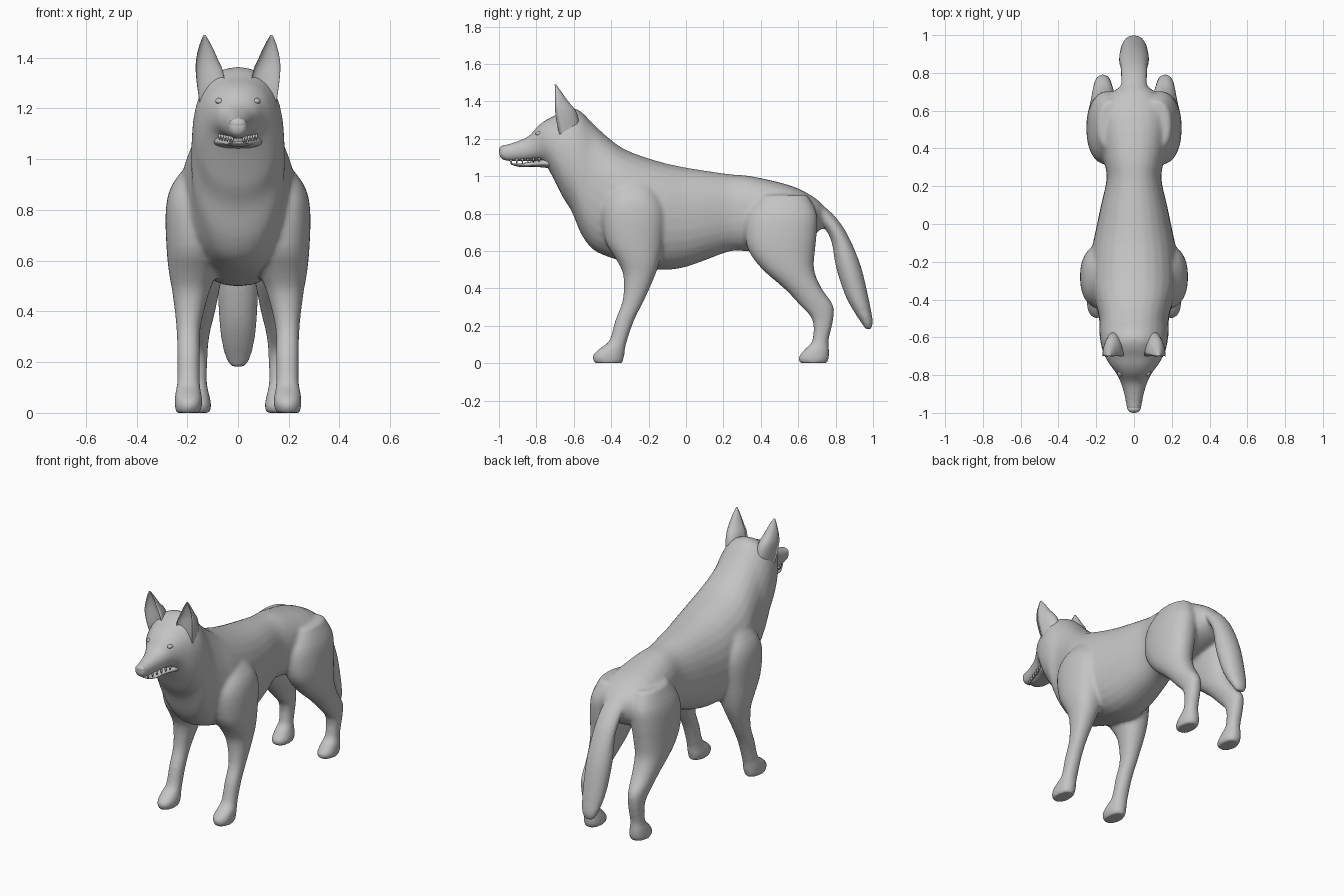
import bpy
import bmesh
from math import sin, cos, pi
from mathutils import Matrix, Vector

if "Cube" in bpy.data.objects:
    bpy.data.objects.remove(bpy.data.objects["Cube"])

grey = bpy.data.materials.new("plain_grey")
grey.use_nodes = True
colour = (0.55, 0.55, 0.55, 1)
grey.diffuse_color = colour
grey.node_tree.nodes["Principled BSDF"].inputs["Base Color"].default_value = colour


def refine(rows, steps=3):
    """Pass a smooth spline through the table rows."""
    rows = [Vector(r) for r in rows]
    out = []
    for i in range(len(rows) - 1):
        a, b = rows[max(i - 1, 0)], rows[i]
        c, d = rows[i + 1], rows[min(i + 2, len(rows) - 1)]
        for s in range(steps):
            t = s / steps
            out.append(b + (c - a) * (t / 2) + (a * 2 - b * 5 + c * 4 - d) * (t * t / 2)
                       + (b * 3 - a - c * 3 + d) * (t ** 3 / 2))
    return out + [rows[-1]]


def signed_power(v, p):
    return abs(v) ** p if v >= 0 else -abs(v) ** p


def skin(bm, rings):
    """Bridge rings of points and cap both ends."""
    rings = [[bm.verts.new(p) for p in ring] for ring in rings]
    n = len(rings[0])
    for low, high in zip(rings, rings[1:]):
        for i in range(n):
            j = (i + 1) % n
            bm.faces.new((low[i], low[j], high[j], high[i]))
    bm.faces.new(rings[0])
    bm.faces.new(rings[-1])


def loft(bm, rows, along="z", side=1, power=0.9, sides=28):
    """Rows hold: station, x range, then range on the remaining axis."""
    rings = []
    for t, x0, x1, w0, w1 in refine(rows):
        ring = []
        for k in range(sides):
            a = 2 * pi * k / sides
            x = side * ((x0 + x1) / 2 + (x1 - x0) / 2 * signed_power(cos(a), power))
            w = (w0 + w1) / 2 + (w1 - w0) / 2 * signed_power(sin(a), power)
            ring.append((x, w, t) if along == "z" else (x, t, w))
        rings.append(ring)
    skin(bm, rings)


def finish(bm, name):
    bmesh.ops.recalc_face_normals(bm, faces=bm.faces)
    mesh = bpy.data.meshes.new(name)
    bm.to_mesh(mesh)
    bm.free()
    mesh.shade_smooth()
    mesh.materials.append(grey)
    obj = bpy.data.objects.new(name, mesh)
    bpy.context.collection.objects.link(obj)
    return obj


# Trunk, neck and head: y, half width, bottom, top
trunk = [
    (.74, .05, .74, .84), (.68, .13, .68, .89), (.56, .18, .63, .95),
    (.35, .16, .60, 1.0), (.24, .145, .60, 1.01), (.1, .175, .55, 1.03),
    (-.02, .20, .51, 1.05), (-.15, .225, .50, 1.08), (-.32, .23, .54, 1.14),
    (-.42, .205, .57, 1.21), (-.5, .185, .61, 1.285), (-.56, .185, .69, 1.345),
    (-.61, .18, .81, 1.365), (-.66, .17, .89, 1.35), (-.7, .155, .97, 1.325),
    (-.75, .125, 1.06, 1.3), (-.79, .095, 1.08, 1.27), (-.84, .07, 1.08, 1.215),
    (-.9, .052, 1.08, 1.188), (-.95, .042, 1.08, 1.172), (-.985, .036, 1.09, 1.163),
    (-1.0, .024, 1.11, 1.15)]

# Legs and tail: z, x range, y range
front_leg = [
    (0, .15, .245, -.49, -.34), (.04, .14, .25, -.50, -.33),
    (.08, .145, .247, -.46, -.325), (.12, .15, .24, -.41, -.315),
    (.23, .15, .24, -.378, -.277), (.34, .147, .243, -.338, -.222),
    (.47, .115, .258, -.335, -.165), (.55, .085, .272, -.37, -.14),
    (.65, .06, .282, -.43, -.12), (.8, .06, .285, -.45, -.11),
    (.9, .05, .26, -.42, -.14), (1.0, .04, .18, -.36, -.2)]
hind_leg = [
    (0, .11, .21, .61, .755), (.03, .105, .215, .60, .765),
    (.08, .115, .21, .64, .765), (.12, .122, .203, .675, .762),
    (.23, .12, .208, .677, .787), (.31, .112, .218, .61, .787),
    (.4, .09, .232, .525, .725), (.5, .07, .247, .41, .685),
    (.6, .05, .252, .335, .69), (.7, .04, .25, .315, .70),
    (.8, .04, .235, .33, .70), (.9, .05, .19, .4, .65)]
tail = [
    (.18, -.03, .03, .96, .99), (.22, -.05, .05, .935, 1.0),
    (.28, -.065, .065, .895, .99), (.37, -.075, .075, .848, .972),
    (.52, -.08, .08, .80, .935), (.66, -.072, .072, .775, .878),
    (.75, -.07, .07, .72, .825), (.82, -.065, .065, .66, .762),
    (.86, -.05, .05, .62, .70)]

bm = bmesh.new()
loft(bm, [(y, -w, w, z0, z1) for y, w, z0, z1 in trunk], along="y")
loft(bm, tail, power=1)
for side in (1, -1):
    loft(bm, front_leg, side=side)
    loft(bm, hind_leg, side=side)
body = finish(bm, "body")

# Blend the limbs into the trunk
blend = body.modifiers.new("blend", "REMESH")
blend.mode = "VOXEL"
blend.voxel_size = 0.011
blend.use_smooth_shade = True
relax = body.modifiers.new("relax", "SMOOTH")
relax.factor = 0.5
relax.iterations = 8

# Cupped ears, open to the front: z, x range, y front and back
ear = [
    (1.2, .05, .148, -.67, -.57), (1.28, .05, .16, -.69, -.57),
    (1.35, .06, .167, -.70, -.59), (1.4, .082, .164, -.70, -.63),
    (1.45, .105, .152, -.70, -.665), (1.49, .128, .136, -.702, -.694)]
for side, name in ((1, "left_ear"), (-1, "right_ear")):
    bm = bmesh.new()
    rows = refine(ear)
    rings = []
    for i, (z, x0, x1, y0, y1) in enumerate(rows):
        ring = []
        for k in range(24):
            a = 2 * pi * k / 24
            depth = abs(sin(a)) * (1 if sin(a) >= 0 else 0.65 * i / len(rows))
            ring.append((side * ((x0 + x1) / 2 + (x1 - x0) / 2 * cos(a)),
                         y0 + (y1 - y0) * depth, z))
        rings.append(ring)
    skin(bm, rings)
    finish(bm, name)

# Lower jaw: y, x range, z range
jaw = [(-.68, -.1, .1, 1.03, 1.1), (-.75, -.092, .092, 1.045, 1.095),
       (-.82, -.06, .06, 1.05, 1.08), (-.89, -.045, .045, 1.05, 1.068),
       (-.935, -.025, .025, 1.062, 1.07)]
bm = bmesh.new()
loft(bm, jaw, along="y")
finish(bm, "lower_jaw")


def ball(bm, centre, size):
    bmesh.ops.create_uvsphere(bm, u_segments=20, v_segments=12, radius=1,
                              matrix=Matrix.LocRotScale(Vector(centre), None, Vector(size)))


# Nose pad
bm = bmesh.new()
ball(bm, (0, -.978, 1.14), (.034, .022, .024))
finish(bm, "nose")

# Eyes, with a raised lid ring, and teeth on both sides
for side, word in ((1, "left"), (-1, "right")):
    bm = bmesh.new()
    ball(bm, (side * .072, -.782, 1.228), (.017, .024, .013))
    finish(bm, word + "_eye")
    bm = bmesh.new()
    for i in range(6):
        t = i / 5
        place = Vector((side * (.022 + .05 * t), -.935 + .15 * t, 1.078 + .01 * t))
        bmesh.ops.create_cone(bm, cap_ends=True, segments=8, radius1=.002, radius2=.008,
                              depth=.024, matrix=Matrix.Translation(place))
    finish(bm, word + "_teeth")
